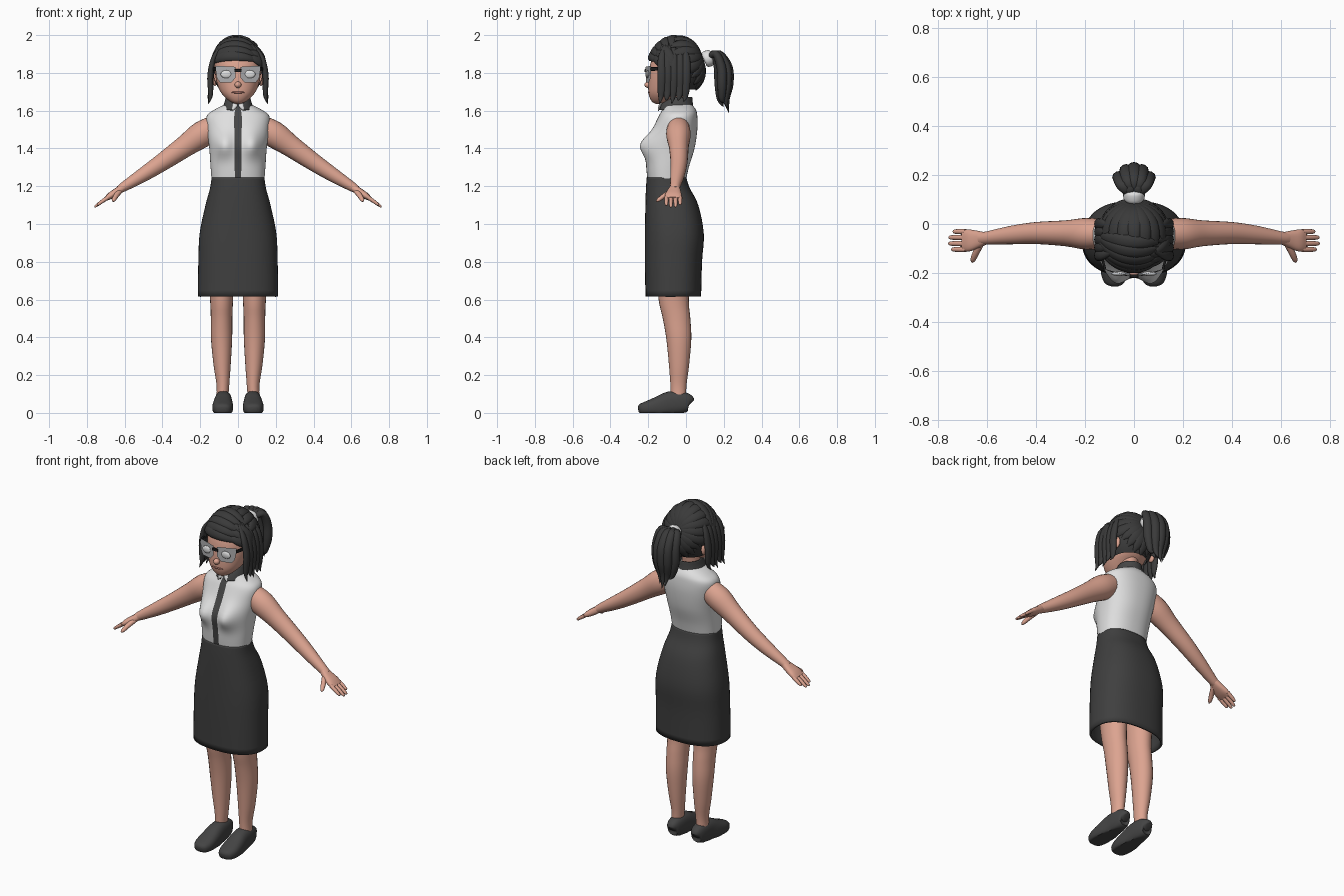
import bpy, bmesh
from math import sin, cos, pi, radians, exp
from mathutils import Vector

if "Cube" in bpy.data.objects:
    bpy.data.objects.remove(bpy.data.objects["Cube"])


def material(name, *rgb):
    m = bpy.data.materials.new(name)
    m.use_nodes = True
    m.diffuse_color = (*rgb, 1)
    m.node_tree.nodes["Principled BSDF"].inputs["Base Color"].default_value = (*rgb, 1)
    return m


SKIN = material("skin", 0.72, 0.37, 0.28)
WHITE = material("white cloth", 0.74, 0.74, 0.74)
SKIRT = material("charcoal cloth", 0.05, 0.05, 0.05)
HAIR = material("dark hair", 0.042, 0.042, 0.042)
TRIM = material("dark trim", 0.06, 0.06, 0.06)
SHOE = material("shoe leather", 0.058, 0.058, 0.058)
FRAME = material("black frame", 0.012, 0.012, 0.012)
LENS = material("grey lens", 0.4, 0.4, 0.41)
LIPS = material("lips", 0.42, 0.18, 0.15)
SIDES = (("left", 1), ("right", -1))


def finish(name, bm, *mats):
    bmesh.ops.recalc_face_normals(bm, faces=bm.faces)
    me = bpy.data.meshes.new(name)
    bm.to_mesh(me)
    bm.free()
    for m in mats:
        me.materials.append(m)
    for p in me.polygons:
        p.use_smooth = True
    me.set_sharp_from_angle(angle=radians(45))
    ob = bpy.data.objects.new(name, me)
    bpy.context.collection.objects.link(ob)
    return ob


def smooth_rows(rows, sub):
    """Catmull-Rom interpolation of (x, y, z, a, b) rows."""
    out = []
    for i in range(len(rows) - 1):
        q = [rows[max(0, min(len(rows) - 1, i + k))] for k in (-1, 0, 1, 2)]
        for s in range(sub):
            t = s / sub
            out.append([0.5 * (2 * b + (c - a) * t + (2 * a - 5 * b + 4 * c - d) * t * t
                               + (3 * b - a - 3 * c + d) * t ** 3) for a, b, c, d in zip(*q)])
    return out + [list(rows[-1])]


def sweep_bm(rows, hint=(1, 0, 0), flat=False, n=2.0, segs=24, sub=4, caps=True):
    """Skin of (super)elliptic rings; a is the radius along hint, b across it."""
    pts = smooth_rows(rows, sub)
    bm = bmesh.new()
    rings = []
    for i, (x, y, z, a, b) in enumerate(pts):
        t = Vector(pts[min(i + 1, len(pts) - 1)][:3]) - Vector(pts[max(i - 1, 0)][:3])
        t = Vector((0, 0, 1)) if flat else t.normalized()
        u = Vector(hint)
        u = (u - t * u.dot(t)).normalized()
        w = t.cross(u)
        ring = []
        for j in range(segs):
            c, s = cos(2 * pi * j / segs), sin(2 * pi * j / segs)
            c, s = [(1 if v > 0 else -1) * abs(v) ** (2 / n) for v in (c, s)]
            ring.append(bm.verts.new(Vector((x, y, z)) + u * max(a, 0.001) * c + w * max(b, 0.001) * s))
        rings.append(ring)
    for r, q in zip(rings, rings[1:]):
        for j in range(segs):
            k = (j + 1) % segs
            bm.faces.new((r[j], r[k], q[k], q[j]))
    if caps:
        bm.faces.new(rings[0])
        bm.faces.new(rings[-1])
    return bm


def sweep(name, rows, mat, **kw):
    return finish(name, sweep_bm(rows, **kw), mat)


def layers(rows, x=0):
    """(z, half width, front y, back y) into horizontal rings."""
    return [(x, (f + k) / 2, z, w, (k - f) / 2) for z, w, f, k in rows]


def ball(name, loc, size, mat):
    bm = bmesh.new()
    bmesh.ops.create_uvsphere(bm, u_segments=24, v_segments=14, radius=1)
    for v in bm.verts:
        v.co = Vector(loc) + v.co * Vector(size)
    return finish(name, bm, mat)


# Blouse, with bust and dark button band
bm = sweep_bm(layers([(1.21, .138, -.2, -.005), (1.3, .145, -.21, .015), (1.4, .152, -.205, .045),
                      (1.5, .165, -.175, .06), (1.57, .166, -.145, .06), (1.605, .125, -.125, .052),
                      (1.635, .065, -.115, .03)]), flat=True, n=2.3, segs=72, sub=6)
for v in bm.verts:
    if v.co.y < -.08:
        v.co.y -= sum(.052 * exp(-((v.co.x - s * .075) / .055) ** 2 - ((v.co.z - 1.42) / .065) ** 2)
                      for s in (-1, 1))
for f in bm.faces:
    c = f.calc_center_median()
    f.material_index = int(abs(c.x) < .012 and c.y < -.1 and len(f.verts) == 4)
finish("blouse", bm, WHITE, TRIM)

# Skirt, open at the hem
skirt = sweep("skirt", layers([(.615, .213, -.215, .08), (.8, .21, -.217, .085), (.95, .203, -.217, .094),
                               (1.1, .172, -.215, .065), (1.19, .148, -.212, .02), (1.245, .14, -.208, .002)]),
              SKIRT, flat=True, n=2.4, segs=48, caps=False)
mod = skirt.modifiers.new("thickness", "SOLIDIFY")
mod.thickness = .012

# Neck, collar and head
sweep("neck", layers([(1.56, .055, -.1, .01), (1.63, .05, -.1, 0), (1.72, .05, -.1, .01)]), SKIN, flat=True)
bm = sweep_bm(layers([(1.605, .085, -.145, .042), (1.64, .073, -.13, .036), (1.672, .064, -.1, .033)]),
              flat=True, segs=48, caps=False)
bmesh.ops.delete(bm, geom=[f for f in bm.faces if f.calc_center_median().y < -.04
                           and abs(f.calc_center_median().x) < .022], context="FACES")
collar = finish("collar", bm, TRIM)
collar.modifiers.new("thickness", "SOLIDIFY").thickness = .008
for side, s in SIDES:
    sweep(side + "_collar_point", [(s * .008, -.125, 1.645, .008, .006), (s * .018, -.14, 1.625, .013, .006),
                                   (s * .03, -.146, 1.6, .002, .003)], WHITE, segs=8)
sweep("head", layers([(1.636, .012, -.16, -.11), (1.65, .045, -.182, -.08), (1.685, .082, -.197, -.03),
                      (1.73, .107, -.2, .03), (1.8, .122, -.196, .065), (1.87, .123, -.182, .075),
                      (1.94, .09, -.14, .05), (1.97, .03, -.08, 0)]), SKIN, flat=True, n=2.15, segs=40)
ball("nose", (0, -.2, 1.737), (.018, .02, .017), SKIN)
ball("mouth", (0, -.195, 1.697), (.036, .007, .006), LIPS)

# Spectacles: inset plates, lenses, eyes, temples
for side, s in SIDES:
    ball(side + "_ear", (s * .122, 0, 1.765), (.014, .024, .034), SKIN)
    bm = bmesh.new()
    corners = [(.012, -.213, 1.775), (.035, -.212, 1.75), (.095, -.196, 1.75), (.112, -.188, 1.772),
               (.12, -.184, 1.838), (.012, -.214, 1.832)]
    face = bm.faces.new([bm.verts.new((s * x, y, z)) for x, y, z in corners])
    bmesh.ops.inset_region(bm, faces=[face], thickness=.015, use_even_offset=True)
    lens = bm.copy()
    bmesh.ops.delete(bm, geom=[face], context="FACES_ONLY")
    rim = finish(side + "_glasses_rim", bm, FRAME)
    mod = rim.modifiers.new("thickness", "SOLIDIFY")
    mod.thickness, mod.offset = .012, 0
    finish(side + "_lens", lens, LENS)
    ball(side + "_eye", (s * .062, -.2035, 1.793), (.03, .009, .021), WHITE)
    sweep(side + "_temple", [(s * .118, -.186, 1.82, .005, .01), (s * .132, -.12, 1.82, .005, .009),
                             (s * .132, 0, 1.8, .004, .007)], FRAME, segs=8, n=4)
sweep("glasses_bridge", [(-.018, -.213, 1.812, .007, .008), (.018, -.213, 1.812, .007, .008)],
      FRAME, hint=(0, 1, 0), segs=8, n=4)

# Hair cap
C, R = Vector((0, -.045, 1.825)), Vector((.138, .14, .163))
POLE, UP, SIDE = Vector((0, .94, .34)), Vector((0, -.34, .94)), Vector((1, 0, 0))
bm = bmesh.new()
bmesh.ops.create_uvsphere(bm, u_segments=32, v_segments=24, radius=1)
for v in bm.verts:
    v.co = C + v.co * R * .985
bmesh.ops.delete(bm, geom=[v for v in bm.verts if v.co.z < 1.7 or (v.co.z < 1.885 and v.co.y < -.06)],
                 context="VERTS")
finish("hair_cap", bm, HAIR)


def lock(name, dirs, scale, wide, thick, hint):
    """Flat strand lying on the hair cap, tapering at both ends."""
    rows = []
    for i, d in enumerate(dirs):
        k = max(.15, sin(pi * (.12 + .82 * i / (len(dirs) - 1))))
        rows.append((*(C + d * R * scale), wide * k, thick * k))
    sweep(name, rows, HAIR, hint=hint, segs=10, sub=3)


# Strands pulled back to the tie
for i in range(18):
    p = 2 * pi * i / 18 + .17
    out = SIDE * cos(p) + UP * sin(p)
    end = 100 if sin(p) > -.2 else 66
    dirs = [POLE * cos(t) + out * sin(t) for t in (radians(8 + (end - 8) * k / 6) for k in range(7))]
    lock("pulled_back_strand_%d" % i, dirs, 1, .031, .013, UP * cos(p) - SIDE * sin(p))

# Swept fringe, long to the right and short to the left
for label, a0, a1, tilts in (("right", 42, -84, (12, 28, 43, 57, 68)), ("left", 26, 86, (36, 52, 66))):
    for i, tilt in enumerate(tilts):
        dirs = []
        for k in range(8):
            a = radians(a0 + (a1 - a0) * k / 7)
            b = radians(tilt + 5 * sin(a))
            dirs.append(Vector((sin(a), -cos(a) * sin(b), cos(a) * cos(b))))
        b = radians(tilt)
        lock("%s_fringe_%d" % (label, i), dirs, 1 + .0011 * tilt, .03, .015, (0, cos(b), sin(b)))

# Side locks with flicked tips
for side, s in SIDES:
    for i in range(5):
        y = -.128 + .032 * i
        tip = 1.635 + .018 * (i % 2) + .012 * (i == 4)
        sweep("%s_side_lock_%d" % (side, i),
              [(s * .085, y * .75 - .015, 1.945, .008, .006), (s * .128, y, 1.88, .02, .013),
               (s * .146, y, 1.79, .024, .016), (s * .145, y - .002, 1.71, .021, .014),
               (s * (.146 + .006 * (i % 2)), y - .006, 1.67, .013, .009), (s * .158, y - .012, tip, .001, .001)],
              HAIR, hint=(0, 1, 0), segs=12)

# Hair tie and ponytail
sweep("hair_tie", [(0, .095, 1.868, .034, .034), (0, .105, 1.872, .043, .043), (0, .13, 1.88, .043, .043),
                   (0, .14, 1.883, .032, .032)], WHITE, segs=20)
for i, (dx, dy, tip) in enumerate(((-.058, -.035, 1.64), (-.03, -.008, 1.6), (0, 0, 1.585), (.03, -.008, 1.61),
                                   (.058, -.035, 1.65), (-.025, -.05, 1.63), (.025, -.05, 1.62))):
    sweep("ponytail_lock_%d" % i,
          [(dx * .3, .12, 1.88, .014, .014), (dx * .8, .175 + dy * .5, 1.9, .026, .02),
           (dx, .222 + dy, 1.83, .029, .025), (dx, .226 + dy, 1.74, .028, .025),
           (dx * .7, .215 + dy * .7, 1.66, .018, .016), (dx * .55, .228 + dy * .6, tip, .001, .001)],
          HAIR, segs=12)

# Arms, hands, legs and shoes
for side, s in SIDES:
    sweep(side + "_arm", [(s * .11, -.04, 1.52, .055, .06), (s * .19, -.04, 1.475, .065, .07),
                          (s * .28, -.038, 1.412, .053, .058), (s * .4, -.037, 1.328, .045, .047),
                          (s * .5, -.045, 1.262, .038, .038), (s * .6, -.057, 1.2, .027, .026),
                          (s * .63, -.06, 1.182, .026, .02)], SKIN, hint=(0, 1, 0))
    sweep(side + "_palm", [(s * .605, -.058, 1.197, .024, .02), (s * .64, -.063, 1.172, .036, .02),
                           (s * .675, -.067, 1.15, .045, .018), (s * .7, -.068, 1.133, .042, .011)],
          SKIN, hint=(0, 1, 0), n=2.5)
    for name, y, reach in (("little", -.031, .05), ("ring", -.055, .067), ("middle", -.08, .068), ("index", -.104, .056)):
        x, z = .688, 1.141
        sweep("%s_%s_finger" % (side, name),
              [(s * x, y, z, .0115, .011), (s * (x + reach * .55), y, z - reach * .38, .0105, .01),
               (s * (x + reach * .95), y, z - reach * .68, .008, .007),
               (s * (x + reach * 1.05), y, z - reach * .75, .002, .002)], SKIN, hint=(0, 1, 0), segs=10)
    sweep(side + "_thumb", [(s * .625, -.075, 1.175, .015, .014), (s * .645, -.115, 1.15, .014, .013),
                            (s * .658, -.145, 1.128, .011, .01), (s * .662, -.157, 1.12, .003, .003)], SKIN, segs=10)
    sweep(side + "_leg", [(s * .085, -.04, .05, .031, .04), (s * .08, -.04, .14, .033, .042),
                          (s * .084, -.037, .25, .045, .053), (s * .087, -.038, .39, .056, .066),
                          (s * .087, -.05, .5, .057, .073), (s * .087, -.065, .6, .061, .08),
                          (s * .09, -.07, .8, .075, .095)], SKIN, flat=True)
    bm = sweep_bm([(s * .078, .025, .05, .018, .02), (s * .078, .015, .055, .034, .045),
                   (s * .078, -.03, .055, .043, .06), (s * .078, -.085, .05, .047, .063),
                   (s * .08, -.14, .035, .053, .055), (s * .081, -.2, .025, .054, .04),
                   (s * .08, -.24, .02, .04, .028), (s * .08, -.253, .018, .018, .014)], n=2.5, segs=28)
    for v in bm.verts:
        v.co.z = max(v.co.z, 0)
    finish(side + "_shoe", bm, SHOE)
